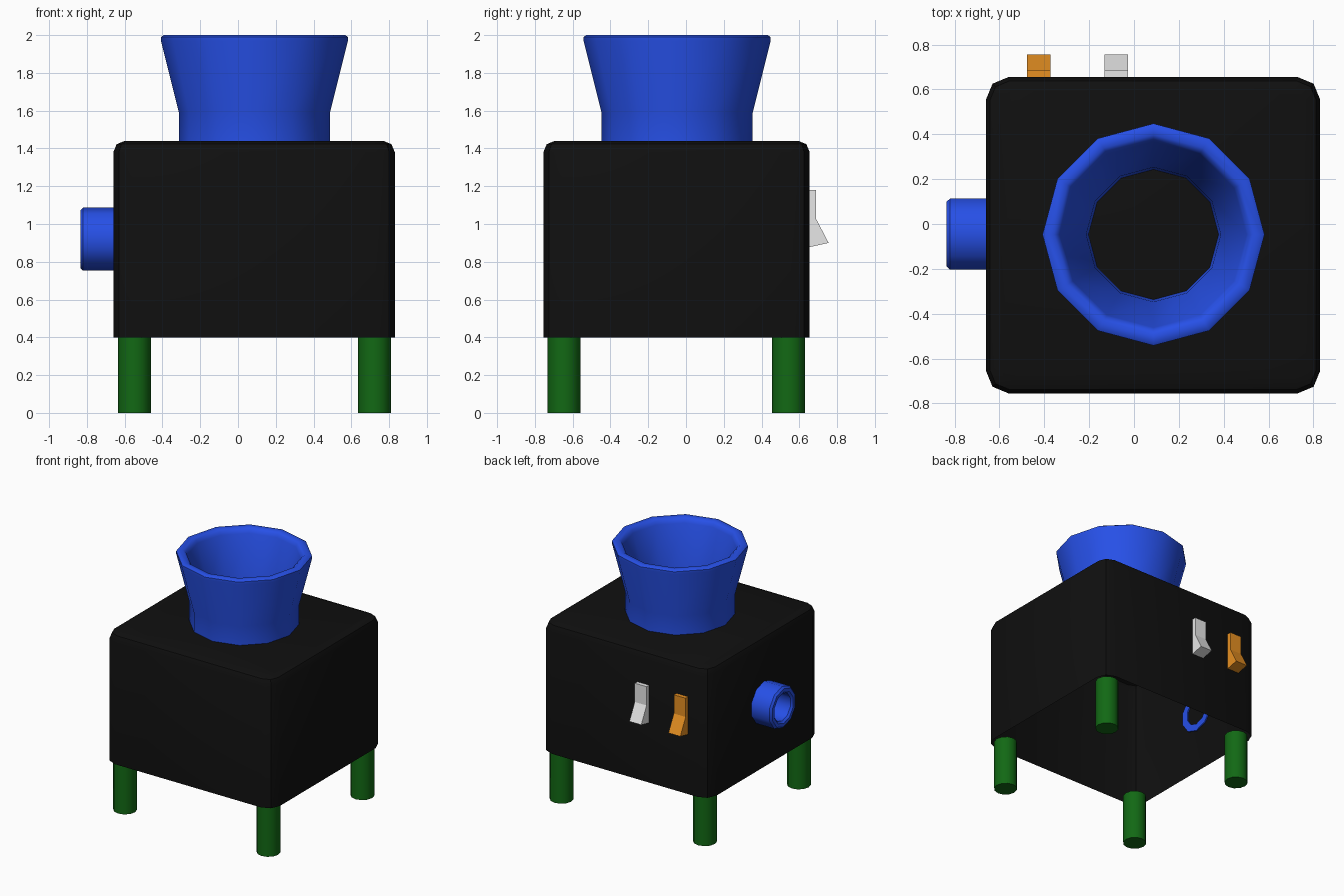
import bpy, bmesh
from math import cos, sin, tau, radians
from mathutils import Matrix

if "Cube" in bpy.data.objects:
    bpy.data.objects.remove(bpy.data.objects["Cube"])


def material(name, rgb):
    mat = bpy.data.materials.new(name)
    mat.use_nodes = True
    mat.diffuse_color = (*rgb, 1)
    mat.node_tree.nodes["Principled BSDF"].inputs["Base Color"].default_value = (*rgb, 1)
    return mat


BLACK = material("black", (0.005, 0.005, 0.005))
BLUE = material("blue", (0.021, 0.085, 0.85))
GREEN = material("green", (0.006, 0.14, 0.007))
ORANGE = material("orange", (0.8, 0.28, 0.016))
WHITE = material("light_grey", (0.8, 0.8, 0.8))


def finish(bm, name, mat, smooth=True):
    bmesh.ops.recalc_face_normals(bm, faces=bm.faces)
    mesh = bpy.data.meshes.new(name)
    bm.to_mesh(mesh)
    bm.free()
    mesh.materials.append(mat)
    obj = bpy.data.objects.new(name, mesh)
    bpy.context.collection.objects.link(obj)
    if smooth:
        bpy.ops.object.select_all(action="DESELECT")
        obj.select_set(True)
        bpy.context.view_layer.objects.active = obj
        bpy.ops.object.shade_smooth_by_angle(angle=radians(40))
    return obj


def lathe_ring(name, profile, sides, mat, matrix):
    """Revolve a closed (radius, height) profile around local z."""
    bm = bmesh.new()
    rings = [[bm.verts.new((r * cos(tau * i / sides), r * sin(tau * i / sides), h))
              for r, h in profile] for i in range(sides)]
    count = len(profile)
    for i in range(sides):
        a, b = rings[i], rings[(i + 1) % sides]
        for j in range(count):
            k = (j + 1) % count
            bm.faces.new((a[j], b[j], b[k], a[k]))
    bm.transform(matrix)
    return finish(bm, name, mat)


# Body: rounded box shell, open underneath
bm = bmesh.new()
bmesh.ops.create_cube(bm, size=1, matrix=Matrix.Translation((0.085, -0.05, 0.92))
                      @ Matrix.Diagonal((1.49, 1.41, 1.04, 1)))
bm.normal_update()
bmesh.ops.delete(bm, geom=[f for f in bm.faces if f.normal.z < -0.5], context="FACES_ONLY")
upright = [e for e in bm.edges if abs(e.verts[0].co.z - e.verts[1].co.z) > 0.5]
bmesh.ops.bevel(bm, geom=upright, offset=0.1, segments=2, profile=0.5, affect="EDGES")
rim = [e for e in bm.edges if all(v.co.z > 1.43 for v in e.verts)]
bmesh.ops.bevel(bm, geom=rim, offset=0.06, segments=2, profile=0.5, affect="EDGES")
finish(bm, "body", BLACK)

# Funnel on top
lathe_ring("funnel", [(0.4, 1.43), (0.4, 1.59), (0.495, 1.97), (0.495, 1.99), (0.48, 2.0),
                      (0.445, 2.0), (0.425, 1.985), (0.415, 1.96), (0.3, 1.61), (0.29, 1.43)],
           12, BLUE, Matrix.Translation((0.087, -0.047, 0)))

# Side outlet pipe
lathe_ring("outlet_pipe", [(0.167, 0), (0.167, 0.17), (0.152, 0.185),
                           (0.125, 0.185), (0.11, 0.17), (0.11, 0)],
           10, BLUE, Matrix.Translation((-0.65, -0.045, 0.92)) @ Matrix.Rotation(radians(-90), 4, "Y"))

# Legs
for side, x in (("right", -0.548), ("left", 0.722)):
    for end, y in (("front", -0.646), ("back", 0.543)):
        bm = bmesh.new()
        bmesh.ops.create_cone(bm, cap_ends=True, segments=12, radius1=0.087, radius2=0.087,
                              depth=0.405, matrix=Matrix.Translation((x, y, 0.2025)))
        finish(bm, f"{end}_{side}_leg", GREEN)

# Rocker switches on the back
SWITCH = [(0.65, 1.18), (0.687, 1.18), (0.687, 1.03), (0.755, 0.9), (0.65, 0.877)]
for name, x, mat in (("white_switch", -0.132, WHITE), ("orange_switch", -0.478, ORANGE)):
    bm = bmesh.new()
    face = bm.faces.new([bm.verts.new((x, y, z)) for y, z in SWITCH])
    extruded = bmesh.ops.extrude_face_region(bm, geom=[face], use_keep_orig=True)
    moved = [g for g in extruded["geom"] if isinstance(g, bmesh.types.BMVert)]
    bmesh.ops.translate(bm, verts=moved, vec=(0.105, 0, 0))
    finish(bm, name, mat, smooth=False)
